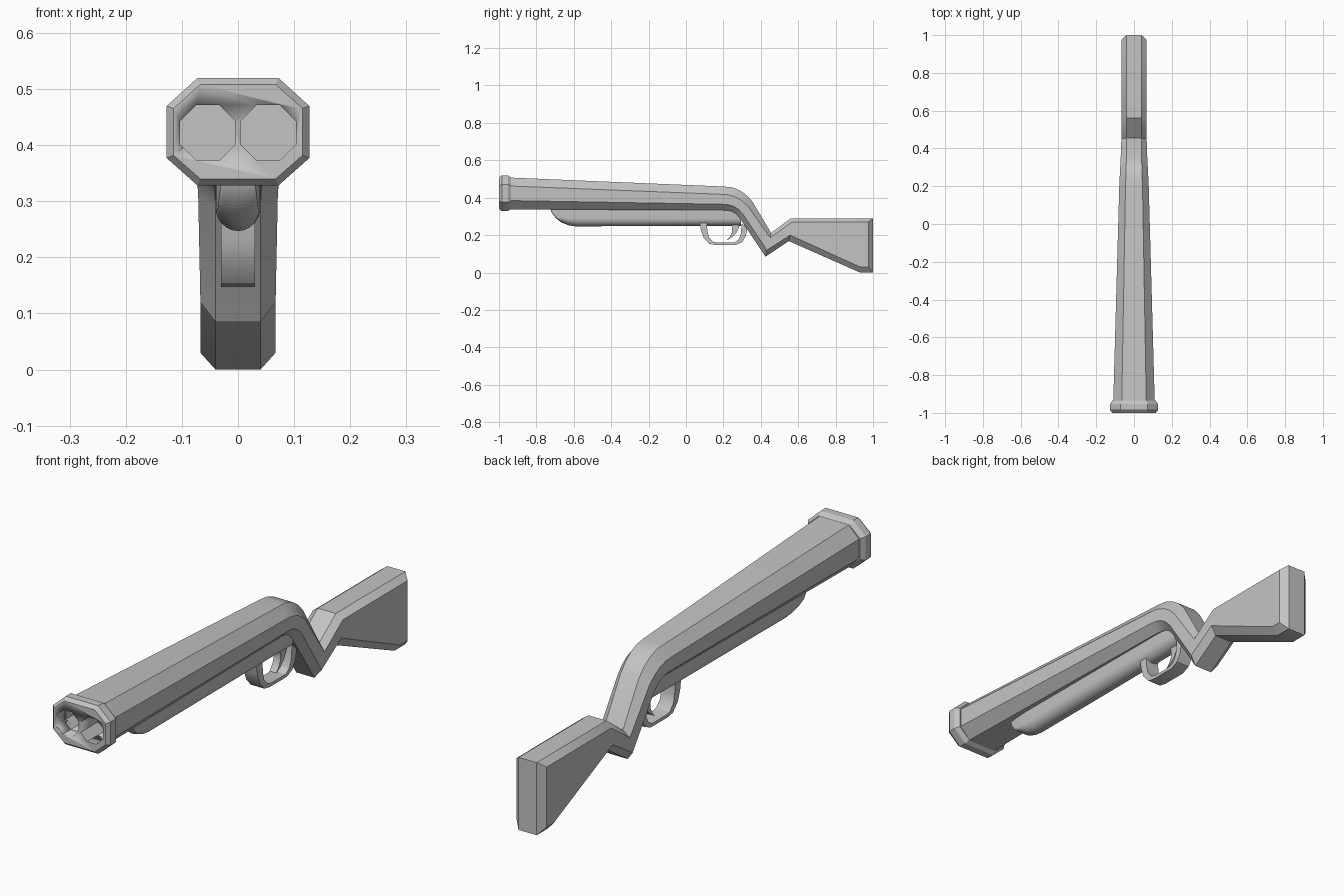
import bpy, bmesh, math

if "Cube" in bpy.data.objects:
    bpy.data.objects.remove(bpy.data.objects["Cube"])

grey = bpy.data.materials.new("plain grey")
grey.diffuse_color = (0.55, 0.55, 0.55, 1)
grey.use_nodes = True
grey.node_tree.nodes["Principled BSDF"].inputs["Base Color"].default_value = grey.diffuse_color


def finish(name, bm, angle=30):
    bmesh.ops.recalc_face_normals(bm, faces=bm.faces)
    mesh = bpy.data.meshes.new(name)
    bm.to_mesh(mesh)
    bm.free()
    mesh.materials.append(grey)
    obj = bpy.data.objects.new(name, mesh)
    bpy.context.collection.objects.link(obj)
    bpy.ops.object.select_all(action='DESELECT')
    obj.select_set(True)
    bpy.context.view_layer.objects.active = obj
    bpy.ops.object.shade_smooth_by_angle(angle=math.radians(angle))
    return obj


def loft(bm, rings):
    """Skin closed rings of equal size; returns the vertex rings."""
    vs = [[bm.verts.new(p) for p in r] for r in rings]
    for a, b in zip(vs, vs[1:]):
        for i in range(len(a)):
            j = (i + 1) % len(a)
            bm.faces.new((a[i], a[j], b[j], b[i]))
    return vs


def section(flat, outer, T, U, L, B):
    """Chamfered eight-sided section from (y, z) side-profile points."""
    right = [(flat, *T), (outer, *U), (outer, *L), (flat, *B)]
    return right + [(-x, y, z) for x, y, z in reversed(right)]


# Barrel, grip and stock as one chamfered sweep
body = [
    (.065, .110, (-.95, .508), (-.95, .463), (-.95, .385), (-.95, .338)),
    (.045, .078, (.20, .460), (.20, .418), (.20, .365), (.20, .333)),
    (.043, .076, (.245, .456), (.235, .414), (.225, .363), (.215, .332)),
    (.042, .075, (.285, .441), (.270, .402), (.253, .355), (.243, .328)),
    (.041, .073, (.322, .416), (.302, .382), (.280, .338), (.268, .314)),
    (.040, .071, (.355, .380), (.332, .353), (.304, .313), (.288, .290)),
    (.040, .067, (.455, .212), (.450, .186), (.432, .120), (.425, .085)),
    (.040, .067, (.560, .290), (.567, .270), (.557, .200), (.550, .168)),
    (.040, .067, (.930, .290), (.930, .270), (.930, .030), (.930, .000)),
    (.040, .067, (1.00, .290), (.975, .270), (.975, .030), (1.00, .000)),
]
bm = bmesh.new()
rings = loft(bm, [section(*s) for s in body])
bm.faces.new(rings[0])
e = rings[-1]
for quad in ((0, 1, 2, 3), (4, 5, 6, 7), (0, 3, 4, 7)):
    bm.faces.new([e[i] for i in quad])
finish("barrel_and_stock", bm)


# Muzzle collar with bevelled rims
def collar_ring(y, inset):
    flat, outer = .072 - inset * .4, .127 - inset
    return section(flat, outer, (y, .520 - inset), (y, .470 - inset * .4),
                   (y, .377 + inset * .4), (y, .328 + inset))


bm = bmesh.new()
rings = loft(bm, [collar_ring(-1, .012), collar_ring(-.985, 0),
                  collar_ring(-.953, 0), collar_ring(-.935, .012)])
bm.faces.new(rings[0])
bm.faces.new(rings[-1])
collar = finish("muzzle_collar", bm)

# Twin eight-sided bores cut into collar and barrel
bm = bmesh.new()
for cx in (-.054, .054):
    rings = loft(bm, [[(cx + .0535 * math.cos(math.radians(22.5 + 45 * i)), y,
                        .422 + .0535 * math.sin(math.radians(22.5 + 45 * i)))
                       for i in range(8)] for y in (-1.05, -.80)])
    bm.faces.new(rings[0])
    bm.faces.new(rings[1])
cutter = finish("bore_cutter", bm)
cutter.hide_render = True
cutter.hide_set(True)
for obj in (collar, bpy.data.objects["barrel_and_stock"]):
    cut = obj.modifiers.new("bores", 'BOOLEAN')
    cut.object = cutter
    cut.operation = 'DIFFERENCE'
    cut.solver = 'EXACT'


# Rounded tube under the barrel: U-shaped section, swept-up nose
def tube_ring(y, bottom, w):
    top, mid = .350, min(.290, bottom + .043)
    mid = max(mid, bottom + .004)
    arc = [(w * math.cos(a), y, mid + (mid - bottom) * math.sin(a))
           for a in [-math.pi * i / 12 for i in range(13)]]
    return [(w, y, top)] + arc + [(-w, y, top)]


bm = bmesh.new()
rings = loft(bm, [tube_ring(*s) for s in (
    (-.725, .338, .028), (-.715, .315, .032), (-.695, .290, .035),
    (-.665, .267, .038), (-.63, .253, .040), (-.59, .247, .040),
    (.295, .250, .040))])
bm.faces.new(rings[0])
bm.faces.new(rings[-1])
finish("under_tube", bm, 35)


def strip(name, outer, inner, w):
    """Band between two (y, z) outlines, extruded across x."""
    bm = bmesh.new()
    rings = loft(bm, [[(w, *o), (w, *i), (-w, *i), (-w, *o)]
                      for o, i in zip(outer, inner)])
    bm.faces.new(rings[0])
    bm.faces.new(rings[-1])
    finish(name, bm)


# Trigger guard loop
strip("trigger_guard",
      [(.072, .275), (.080, .225), (.095, .185), (.125, .153), (.160, .147),
       (.265, .147), (.300, .162), (.320, .195), (.330, .245)],
      [(.112, .275), (.114, .225), (.122, .190), (.143, .166), (.165, .160),
       (.258, .160), (.280, .175), (.292, .200), (.298, .260)], .030)

# Curved trigger
strip("trigger",
      [(.285, .275), (.283, .240), (.268, .210), (.245, .188), (.222, .173)],
      [(.230, .275), (.246, .245), (.246, .215), (.236, .193), (.220, .175)],
      .015)
